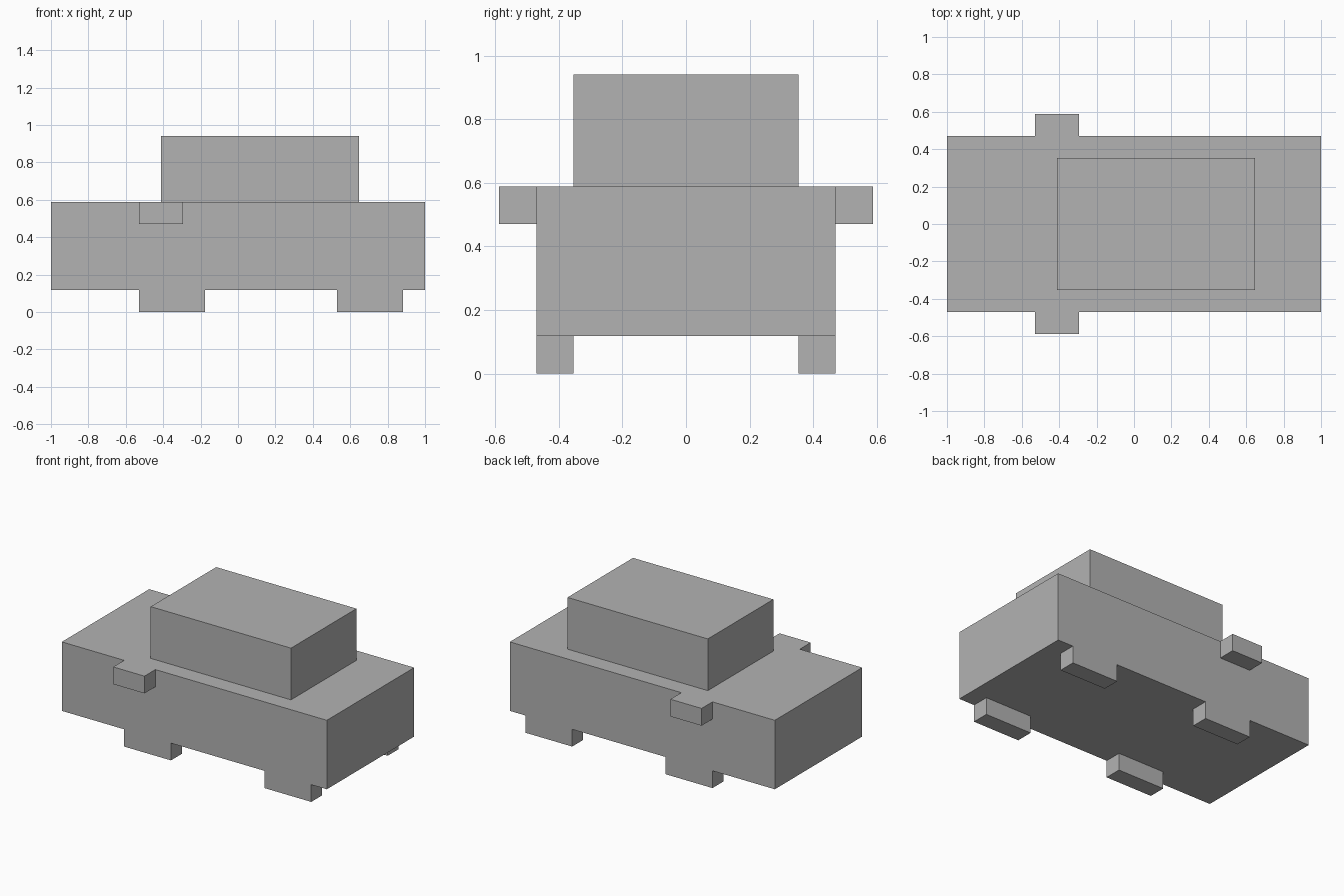
import bpy
import bmesh
from mathutils import Matrix, Vector

cube = bpy.data.objects.get("Cube")
if cube:
    bpy.data.objects.remove(cube, do_unlink=True)

U = 1 / 17  # block module: the body is 34 modules long

# Single plain grey
grey = bpy.data.materials.new("plain_grey")
grey.use_nodes = True
colour = (0.45, 0.45, 0.45, 1)
grey.diffuse_color = colour
grey.node_tree.nodes["Principled BSDF"].inputs["Base Color"].default_value = colour


def block(name, x, y, z):
    """Box spanning the given (low, high) module ranges."""
    low, high = (Vector(c) * U for c in zip(x, y, z))
    bm = bmesh.new()
    bmesh.ops.create_cube(bm, size=1, matrix=Matrix.Diagonal((*(high - low), 1)))
    mesh = bpy.data.meshes.new(name)
    bm.to_mesh(mesh)
    bm.free()
    mesh.materials.append(grey)
    obj = bpy.data.objects.new(name, mesh)
    obj.location = (low + high) / 2
    bpy.context.collection.objects.link(obj)
    return obj


# Body and cabin
block("body", (-17, 17), (-8, 8), (2, 10))
block("cabin", (-7, 11), (-6, 6), (10, 16))

# Wheels and side mirrors, repeated on both long sides
for side, s in (("near", -1), ("far", 1)):
    wheel_y = sorted((s * 6, s * 8))
    mirror_y = sorted((s * 8, s * 10))
    block(f"{side}_leading_wheel", (-9, -3), wheel_y, (0, 2))
    block(f"{side}_trailing_wheel", (9, 15), wheel_y, (0, 2))
    block(f"{side}_side_mirror", (-9, -5), mirror_y, (8, 10))
